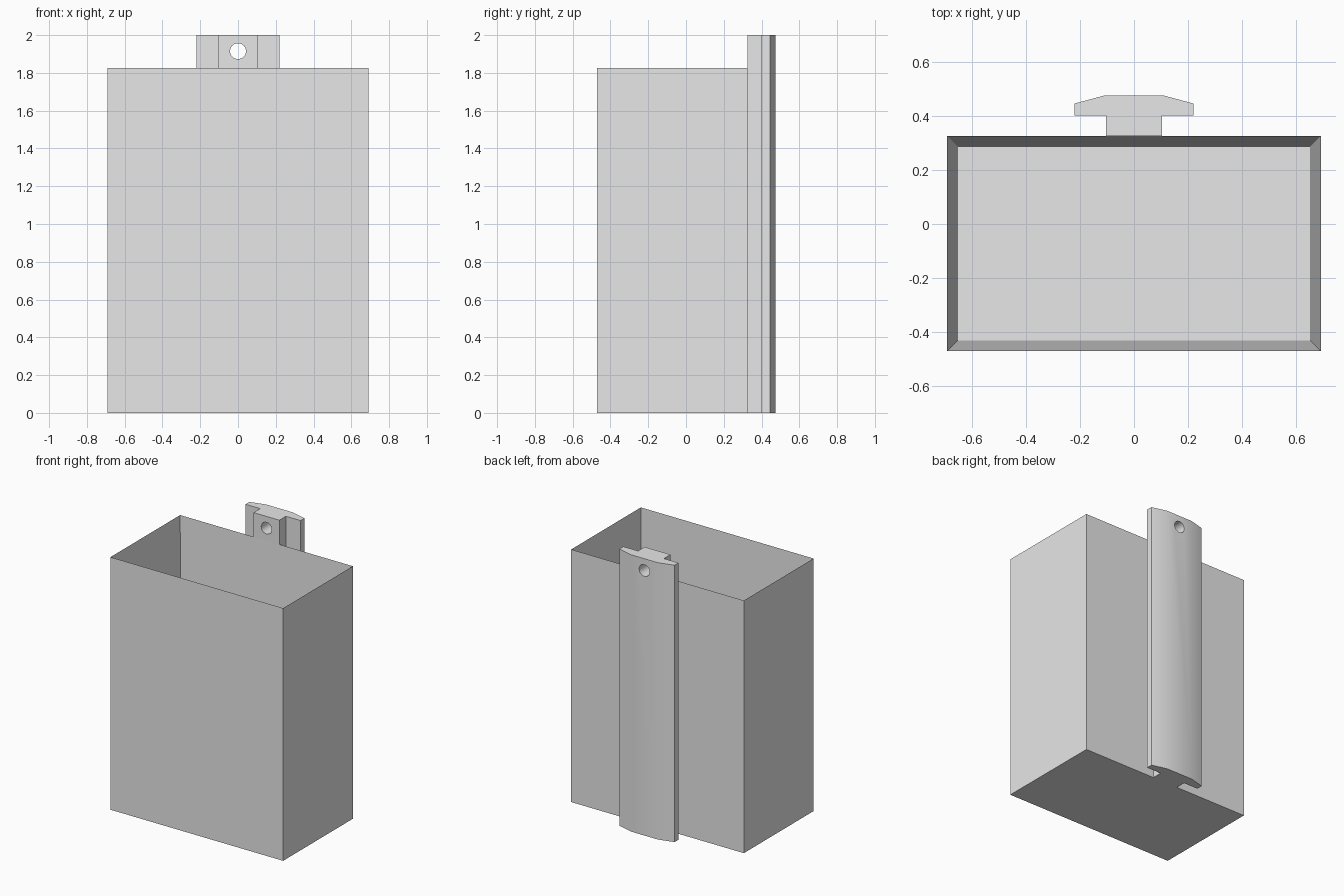
import bpy, bmesh, math
from mathutils import Matrix, Vector

if "Cube" in bpy.data.objects:
    bpy.data.objects.remove(bpy.data.objects["Cube"], do_unlink=True)

# Single plain material
grey = bpy.data.materials.new("light_grey")
grey.use_nodes = True
grey.diffuse_color = (0.8, 0.8, 0.8, 1)
grey.node_tree.nodes["Principled BSDF"].inputs["Base Color"].default_value = (0.8, 0.8, 0.8, 1)

WALL = 0.057
BACK = 0.325


def make_object(name, bm):
    bmesh.ops.recalc_face_normals(bm, faces=bm.faces)
    mesh = bpy.data.meshes.new(name)
    bm.to_mesh(mesh)
    bm.free()
    mesh.materials.append(grey)
    obj = bpy.data.objects.new(name, mesh)
    bpy.context.collection.objects.link(obj)
    return obj


# Open box: inset the top face and push it down to the floor
width, depth, height = 1.38, 0.795, 1.825
bm = bmesh.new()
bmesh.ops.create_cube(bm, size=1)
bmesh.ops.scale(bm, vec=(width, depth, height), verts=bm.verts)
bmesh.ops.translate(bm, vec=(0, BACK - depth / 2, height / 2), verts=bm.verts)
top = max(bm.faces, key=lambda f: f.calc_center_median().z)
bmesh.ops.inset_region(bm, faces=[top], thickness=WALL)
bmesh.ops.translate(bm, vec=(0, 0, WALL - height), verts=top.verts)
make_object("open_box", bm)

# T-shaped mounting rail: mirrored half profile, extruded upward
half = [(0.103, BACK), (0.103, 0.4), (0.22, 0.4), (0.22, 0.445), (0.108, 0.475)]
profile = half + [(-x, y) for x, y in reversed(half)]
bm = bmesh.new()
base = bm.faces.new([bm.verts.new((x, y, 0)) for x, y in profile])
side = bmesh.ops.extrude_face_region(bm, geom=[base])["geom"]
bmesh.ops.translate(bm, vec=Vector((0, 0, 2)),
                    verts=[v for v in side if isinstance(v, bmesh.types.BMVert)])
rail = make_object("mounting_rail", bm)

# Screw hole through the top of the rail
bm = bmesh.new()
bmesh.ops.create_cone(bm, cap_ends=True, segments=32, radius1=0.042, radius2=0.042, depth=0.5,
                      matrix=Matrix.Translation((0, 0.4, 1.915)) @ Matrix.Rotation(math.pi / 2, 4, "X"))
cutter = make_object("hole_cutter", bm)
cutter.hide_render = True
cut = rail.modifiers.new("screw_hole", "BOOLEAN")
cut.operation = "DIFFERENCE"
cut.solver = "EXACT"
cut.object = cutter

bpy.ops.object.select_all(action="DESELECT")
rail.select_set(True)
bpy.context.view_layer.objects.active = rail
bpy.ops.object.modifier_apply(modifier=cut.name)
bpy.data.objects.remove(cutter, do_unlink=True)
bpy.ops.object.shade_smooth_by_angle(angle=math.radians(30))
